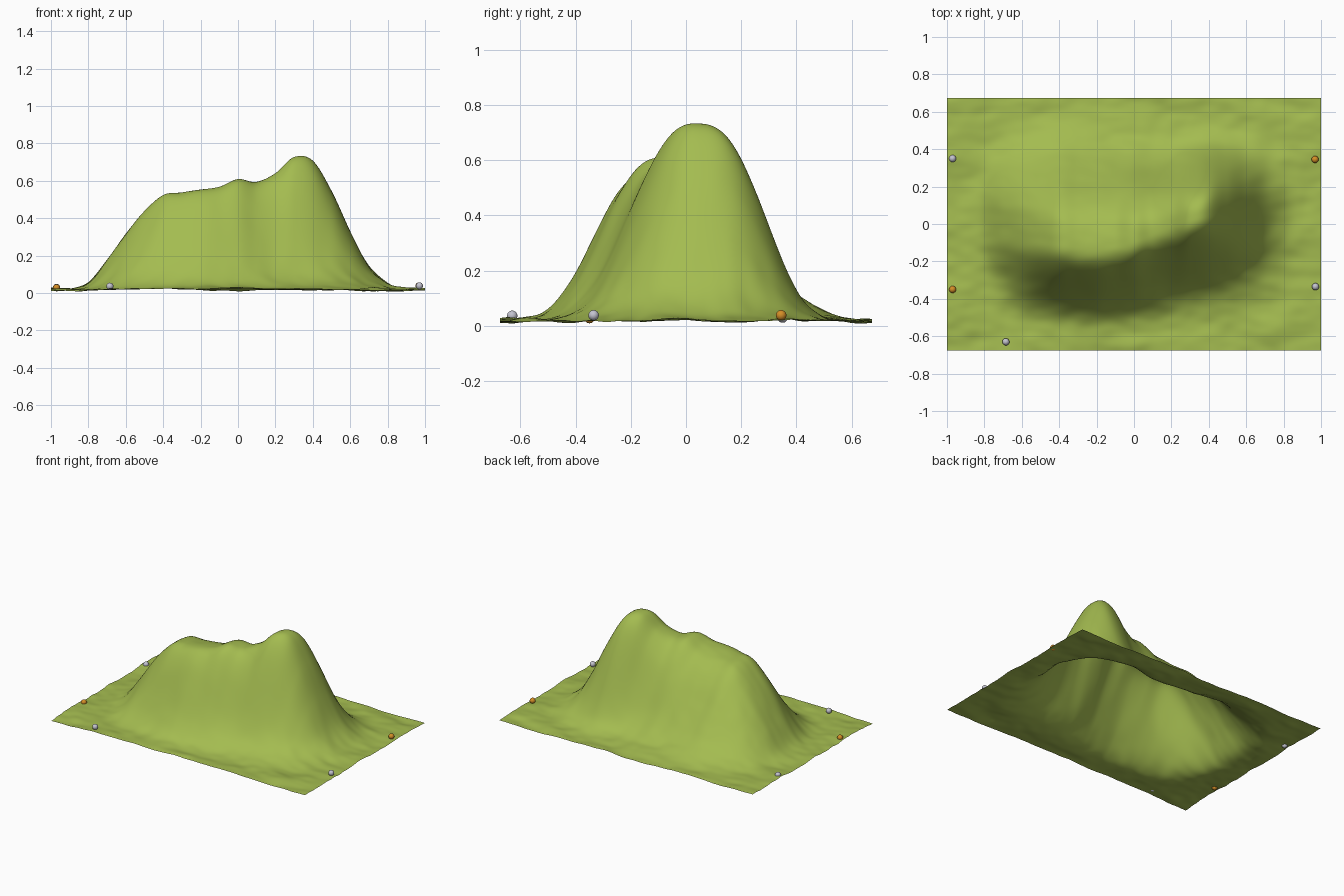
import bpy, bmesh, math
from mathutils import Vector, noise

cube = bpy.data.objects.get("Cube")
if cube:
    bpy.data.objects.remove(cube, do_unlink=True)

HALF_Y = 0.675
BASE = 0.018


def material(name, rgb):
    m = bpy.data.materials.new(name)
    m.use_nodes = True
    m.diffuse_color = (*rgb, 1)
    m.node_tree.nodes["Principled BSDF"].inputs["Base Color"].default_value = (*rgb, 1)
    return m


green = material("grass green", (0.37, 0.50, 0.08))
silver = material("silver grey", (0.55, 0.55, 0.63))
orange = material("orange", (0.66, 0.27, 0.02))

# Ridge crest, sampled evenly from x = -1 to x = 1
CREST_HEIGHT = [0, .003, .04, .165, .3, .42, .505, .52, .535, .55, .592,
                .575, .62, .71, .692, .53, .31, .125, .035, .007, 0]
CREST_Y = [.04, 0, -.07, -.11, -.13, -.09, -.01, .05, .06, .07, .08]
FRONT_WIDTH = [.18, .255, .257, .275, .28, .25]
BACK_WIDTH = [.2, .39, .43, .30, .275, .25]


def sample(values, x):
    """Smooth curve through evenly spaced values over x from -1 to 1."""
    n = len(values) - 1
    t = min(max((x + 1) / 2, 0), 1) * n
    i = min(int(t), n - 1)
    f = t - i
    a, b = values[i], values[i + 1]
    ma = (b - values[max(i - 1, 0)]) / 2
    mb = (values[min(i + 2, n)] - a) / 2
    return (a * (1 + 2 * f) * (1 - f) ** 2 + ma * f * (1 - f) ** 2
            + b * f * f * (3 - 2 * f) + mb * f * f * (f - 1))


def height(x, y):
    # Ridge cross-section: rounded front, fuller back, slightly fluted flanks
    d = y - sample(CREST_Y, x)
    widths, power = (FRONT_WIDTH, 2.4) if d < 0 else (BACK_WIDTH, 2.8)
    width = sample(widths, x)
    width *= 1 + 0.03 * noise.noise(Vector((x * 5, y * 1.2, 3)))
    ridge = sample(CREST_HEIGHT, x) * math.exp(-(abs(d) / width) ** power)
    # Rippled ground
    ripple = 0.014 * noise.noise(Vector((x * 3.5, y * 7, 0)))
    ripple += 0.005 * noise.noise(Vector((x * 10, y * 16, 7)))
    return max(BASE + ridge + ripple * (1 - ridge), 0)


# Terrain sheet, open underneath
bm = bmesh.new()
bmesh.ops.create_grid(bm, x_segments=160, y_segments=110, size=1)
for v in bm.verts:
    v.co.y *= HALF_Y
    v.co.z = height(v.co.x, v.co.y)
for f in bm.faces:
    f.smooth = True
mesh = bpy.data.meshes.new("hill_terrain")
bm.to_mesh(mesh)
bm.free()
mesh.materials.append(green)
terrain = bpy.data.objects.new("hill_terrain", mesh)
bpy.context.collection.objects.link(terrain)


# Small marker balls resting on the ground
def ball(name, x, y, z, mat):
    bpy.ops.mesh.primitive_uv_sphere_add(segments=24, ring_count=14, radius=0.019,
                                         location=(x, y, z))
    ob = bpy.context.object
    ob.name = name
    ob.data.materials.append(mat)
    bpy.ops.object.shade_smooth()


ball("silver_ball_back_right", -0.97, 0.35, 0.03, silver)
ball("silver_ball_front_left", 0.97, -0.335, 0.038, silver)
ball("silver_ball_front", -0.685, -0.63, 0.036, silver)
ball("orange_ball_back_left", 0.968, 0.345, 0.038, orange)
ball("orange_ball_front_right", -0.97, -0.35, 0.028, orange)
